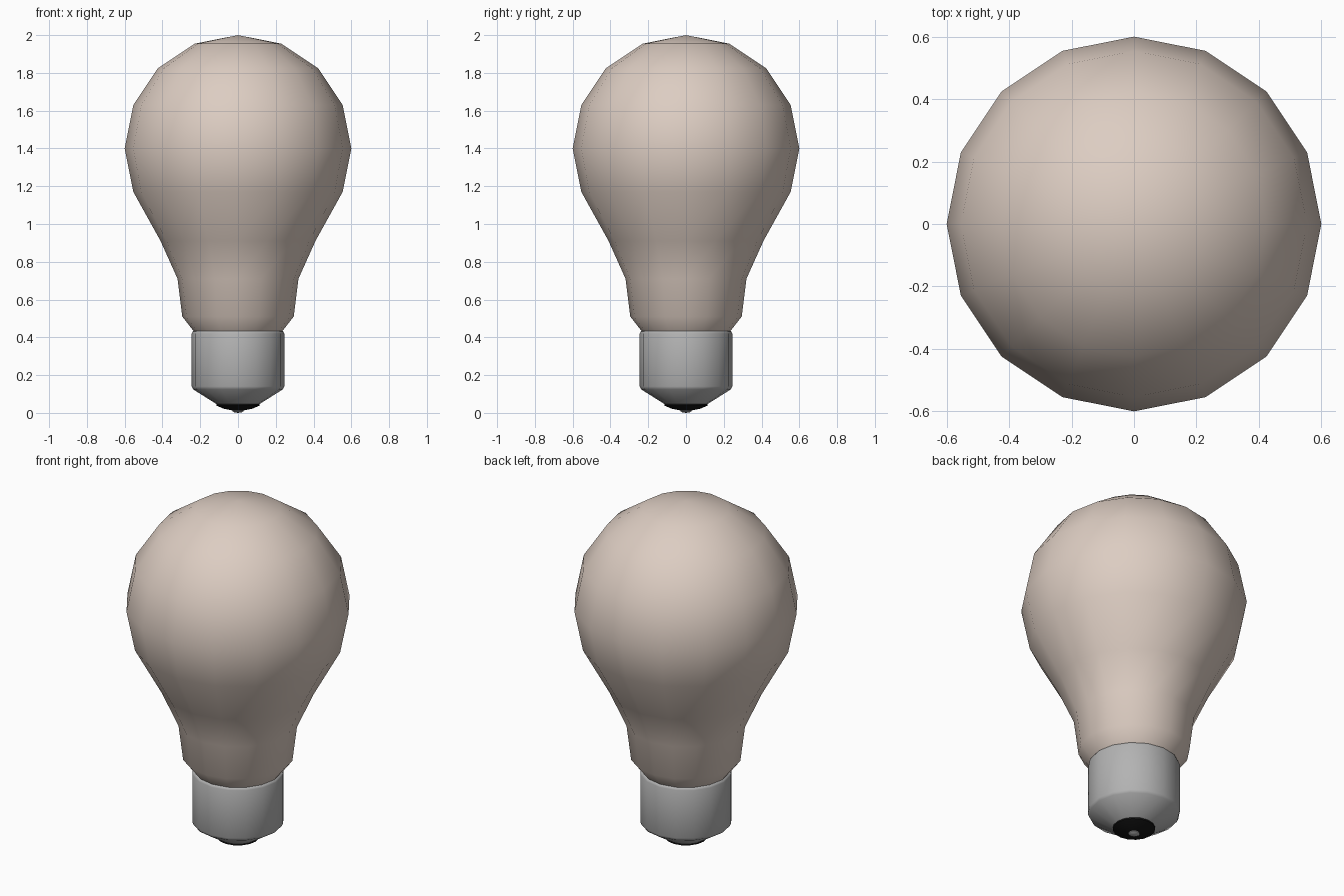
import bpy, bmesh, math

if "Cube" in bpy.data.objects:
    bpy.data.objects.remove(bpy.data.objects["Cube"])

SIDES = 16


def material(name, rgb):
    m = bpy.data.materials.new(name)
    m.diffuse_color = (*rgb, 1)
    m.use_nodes = True
    m.node_tree.nodes["Principled BSDF"].inputs["Base Color"].default_value = m.diffuse_color
    return m


def lathe(name, profile, mat, angle):
    """Revolve a bottom-to-top (radius, z) profile around the z axis."""
    bm = bmesh.new()
    rings = []
    for r, z in profile:
        if r == 0:
            rings.append([bm.verts.new((0, 0, z))] * SIDES)
        else:
            rings.append([bm.verts.new((r * math.cos(2 * math.pi * i / SIDES),
                                        r * math.sin(2 * math.pi * i / SIDES), z))
                          for i in range(SIDES)])
    for low, high in zip(rings, rings[1:]):
        for i in range(SIDES):
            j = (i + 1) % SIDES
            bm.faces.new(list(dict.fromkeys((low[i], low[j], high[j], high[i]))))
    bmesh.ops.recalc_face_normals(bm, faces=bm.faces)
    mesh = bpy.data.meshes.new(name)
    bm.to_mesh(mesh)
    bm.free()
    mesh.materials.append(mat)
    ob = bpy.data.objects.new(name, mesh)
    bpy.context.collection.objects.link(ob)
    bpy.ops.object.select_all(action='DESELECT')
    ob.select_set(True)
    bpy.context.view_layer.objects.active = ob
    bpy.ops.object.shade_smooth_by_angle(angle=math.radians(angle))
    return ob


glass = material("warm_glass", (0.72, 0.61, 0.54))
metal = material("grey_metal", (0.45, 0.45, 0.45))
black = material("black_insulator", (0.008, 0.008, 0.008))

# Glass envelope: spherical top (centre z 1.4) tapering to a neck
dome = [(0.6 * math.cos(a), 1.4 + 0.6 * math.sin(a))
        for a in (math.radians(22.5 * k) for k in range(-1, 4))]
neck = [(0.225, 0.42), (0.295, 0.51), (0.32, 0.71), (0.41, 0.91)]
lathe("glass_bulb", neck + dome + [(0, 2.0)], glass, 80)

# Metal cap with softened rim and conical bottom
lathe("metal_cap", [(0.113, 0.046), (0.238, 0.125), (0.245, 0.14), (0.245, 0.42),
                    (0.24, 0.431), (0.23, 0.435), (0, 0.435)], metal, 60)

# Black insulator disc
lathe("insulator", [(0.03, 0.013), (0.075, 0.022), (0.113, 0.038), (0.113, 0.046),
                    (0, 0.046)], black, 40)

# Contact tip
lathe("contact_tip", [(0, 0.0), (0.018, 0.002), (0.03, 0.009), (0.03, 0.02),
                      (0, 0.02)], metal, 50)
